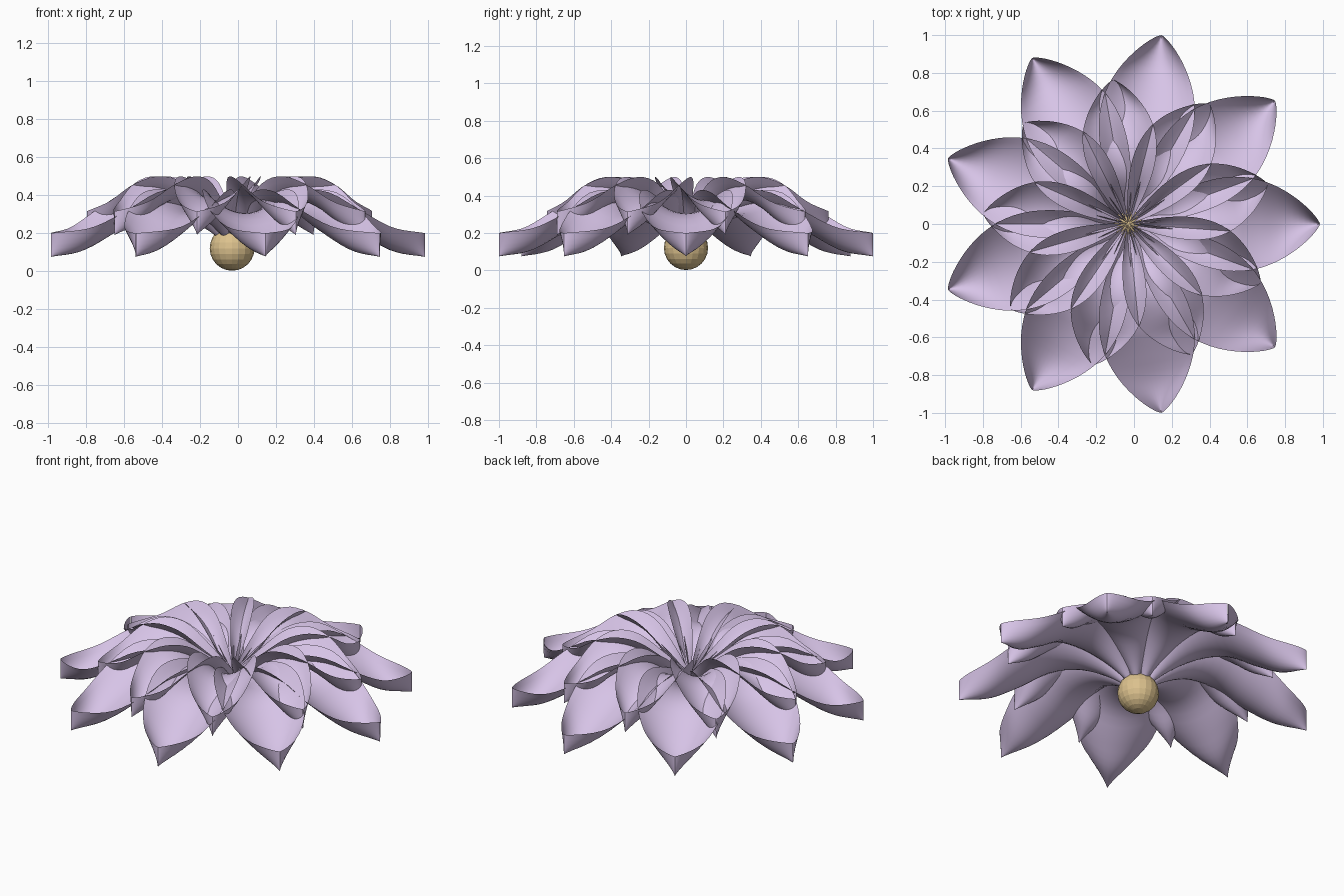
import bpy, bmesh, math

if "Cube" in bpy.data.objects:
    bpy.data.objects.remove(bpy.data.objects["Cube"])

CX = -0.031          # flower axis, so the nine petals centre on x = 0
CUP = 0.125          # height of petal rim above its keel


def material(name, rgb):
    m = bpy.data.materials.new(name)
    m.diffuse_color = (*rgb, 1)
    m.use_nodes = True
    m.node_tree.nodes["Principled BSDF"].inputs["Base Color"].default_value = m.diffuse_color
    return m


lilac = material("lilac", (0.68, 0.55, 0.80))
tan = material("tan", (0.72, 0.54, 0.27))


def spline(pts, t):
    """Catmull-Rom through evenly spaced heights."""
    n = len(pts) - 1
    i = min(int(t * n), n - 1)
    u = t * n - i
    b, c = pts[i], pts[i + 1]
    a = pts[i - 1] if i > 0 else 2 * b - c
    d = pts[i + 2] if i + 2 <= n else 2 * c - b
    return 0.5 * (2 * b + (c - a) * u + (2 * a - 5 * b + 4 * c - d) * u * u
                  + (3 * b - a - 3 * c + d) * u ** 3)


def petal(name, angle, length, half_width, keel, rows=32, cols=14):
    """Cupped leaf sheet: keel follows the heights, rims lift by CUP."""
    bm = bmesh.new()
    ca, sa = math.cos(angle), math.sin(angle)
    grid = []
    for i in range(rows + 1):
        t = 0.5 - 0.5 * math.cos(math.pi * i / rows)
        r = length * t
        w = half_width * max(math.sin(math.pi * t ** 1.2), 0.0) ** 0.75 + 0.0005
        z = spline(keel, t)
        row = []
        for j in range(cols + 1):
            s = 2 * j / cols - 1
            row.append(bm.verts.new((CX + r * ca - s * w * sa,
                                     r * sa + s * w * ca,
                                     z + CUP * s * s)))
        grid.append(row)
    for i in range(rows):
        for j in range(cols):
            bm.faces.new((grid[i][j], grid[i + 1][j],
                          grid[i + 1][j + 1], grid[i][j + 1]))
    for f in bm.faces:
        f.smooth = True
    me = bpy.data.meshes.new(name)
    bm.to_mesh(me)
    bm.free()
    me.materials.append(lilac)
    ob = bpy.data.objects.new(name, me)
    bpy.context.collection.objects.link(ob)


# Two rings of nine petals, rooted inside the ball
OUTER = (0.12, 0.235, 0.30, 0.29, 0.195, 0.105, 0.075)
INNER = (0.12, 0.24, 0.347, 0.374, 0.33, 0.242, 0.19)
for k in range(9):
    petal(f"outer_petal_{k + 1}", math.radians(40 * k), 1.015, 0.25, OUTER)
    petal(f"inner_petal_{k + 1}", math.radians(40 * k + 16), 0.767, 0.195, INNER)

# Faceted ball at the flower's heart
bpy.ops.mesh.primitive_uv_sphere_add(segments=20, ring_count=12, radius=0.118,
                                     location=(CX, 0, 0.12))
ball = bpy.context.object
ball.name = "flower_centre"
ball.data.materials.append(tan)
